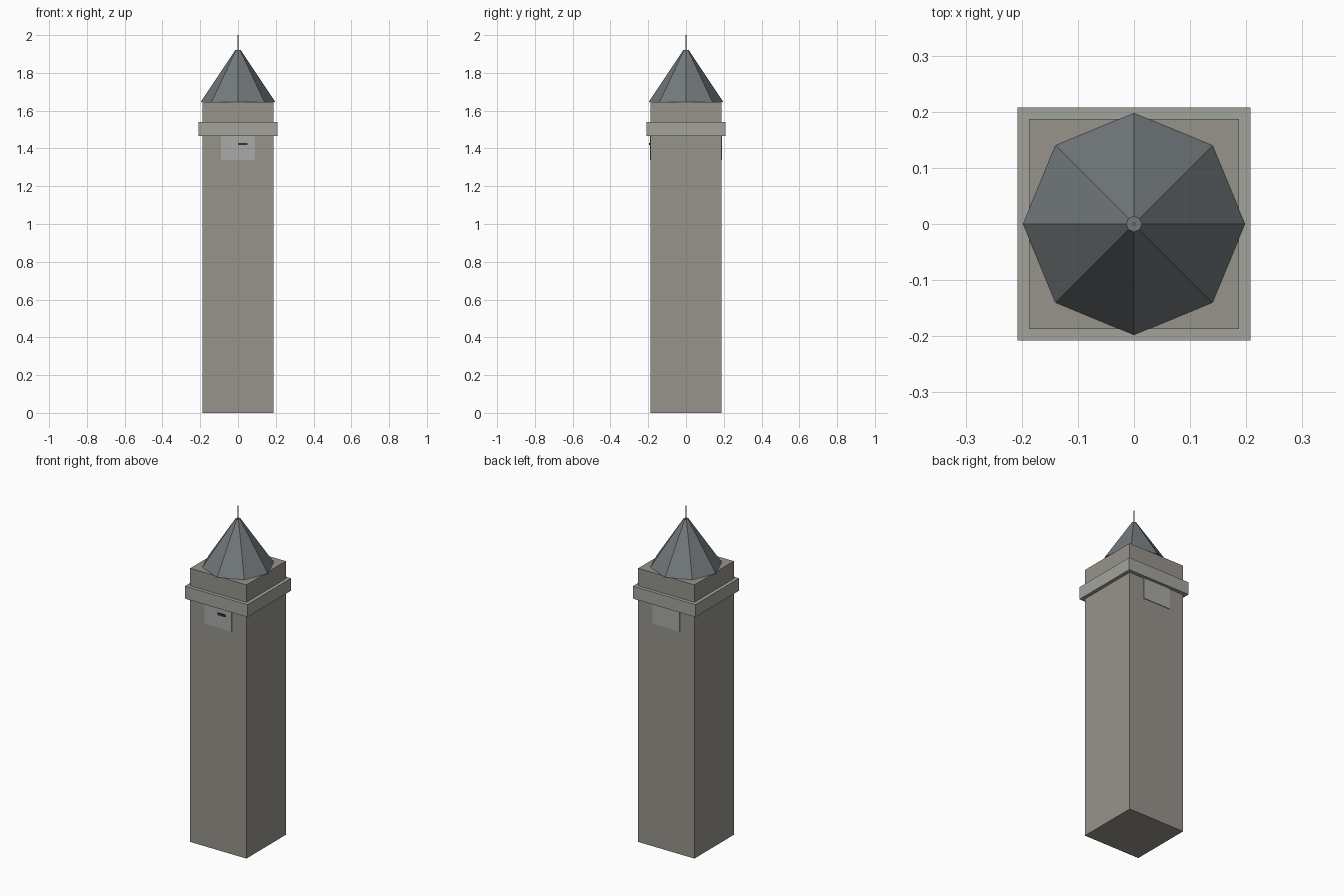
import bpy
import math

if "Cube" in bpy.data.objects:
    bpy.data.objects.remove(bpy.data.objects["Cube"])


def material(name, rgb):
    m = bpy.data.materials.new(name)
    m.diffuse_color = (*rgb, 1)
    m.use_nodes = True
    m.node_tree.nodes["Principled BSDF"].inputs["Base Color"].default_value = m.diffuse_color
    return m


stone = material("stone", (0.31, 0.295, 0.26))
trim = material("trim_stone", (0.37, 0.37, 0.34))
slate = material("slate", (0.17, 0.19, 0.20))
pale = material("pale_panel", (0.40, 0.40, 0.39))
dark = material("dark_metal", (0.03, 0.03, 0.035))


def box(name, lo, hi, mat):
    """Axis-aligned box between two corners."""
    centre = [(a + b) / 2 for a, b in zip(lo, hi)]
    bpy.ops.mesh.primitive_cube_add(size=1, location=centre)
    o = bpy.context.object
    o.name = name
    o.scale = [b - a for a, b in zip(lo, hi)]
    bpy.ops.object.transform_apply(location=False, rotation=False, scale=True)
    o.data.materials.append(mat)
    return o


def frustum(name, r1, r2, z1, z2, mat, sides=8):
    bpy.ops.mesh.primitive_cone_add(vertices=sides, radius1=r1, radius2=r2,
                                    depth=z2 - z1, location=(0, 0, (z1 + z2) / 2))
    o = bpy.context.object
    o.name = name
    o.data.materials.append(mat)
    return o


# Square shaft and the projecting band near its top
W, B = 0.187, 0.208
box("tower_shaft", (-W, -W, 0), (W, W, 1.645), stone)
box("tower_band", (-B, -B, 1.465), (B, B, 1.54), trim)

# Thin face panels on front and back, tucked up under the band
for name, s in (("front_panel", -1), ("back_panel", 1)):
    y = sorted((s * (W - 0.005), s * (W + 0.004)))
    box(name, (-0.09, y[0], 1.34), (0.09, y[1], 1.51), pale)

# Small dark bar on the front panel
box("front_bar", (0, -W - 0.01, 1.418), (0.05, -W - 0.002, 1.43), dark)

# Eight-sided roof with a thin finial
frustum("roof", 0.198, 0.014, 1.645, 1.922, slate)
frustum("finial", 0.003, 0.003, 1.91, 2.0, slate)
